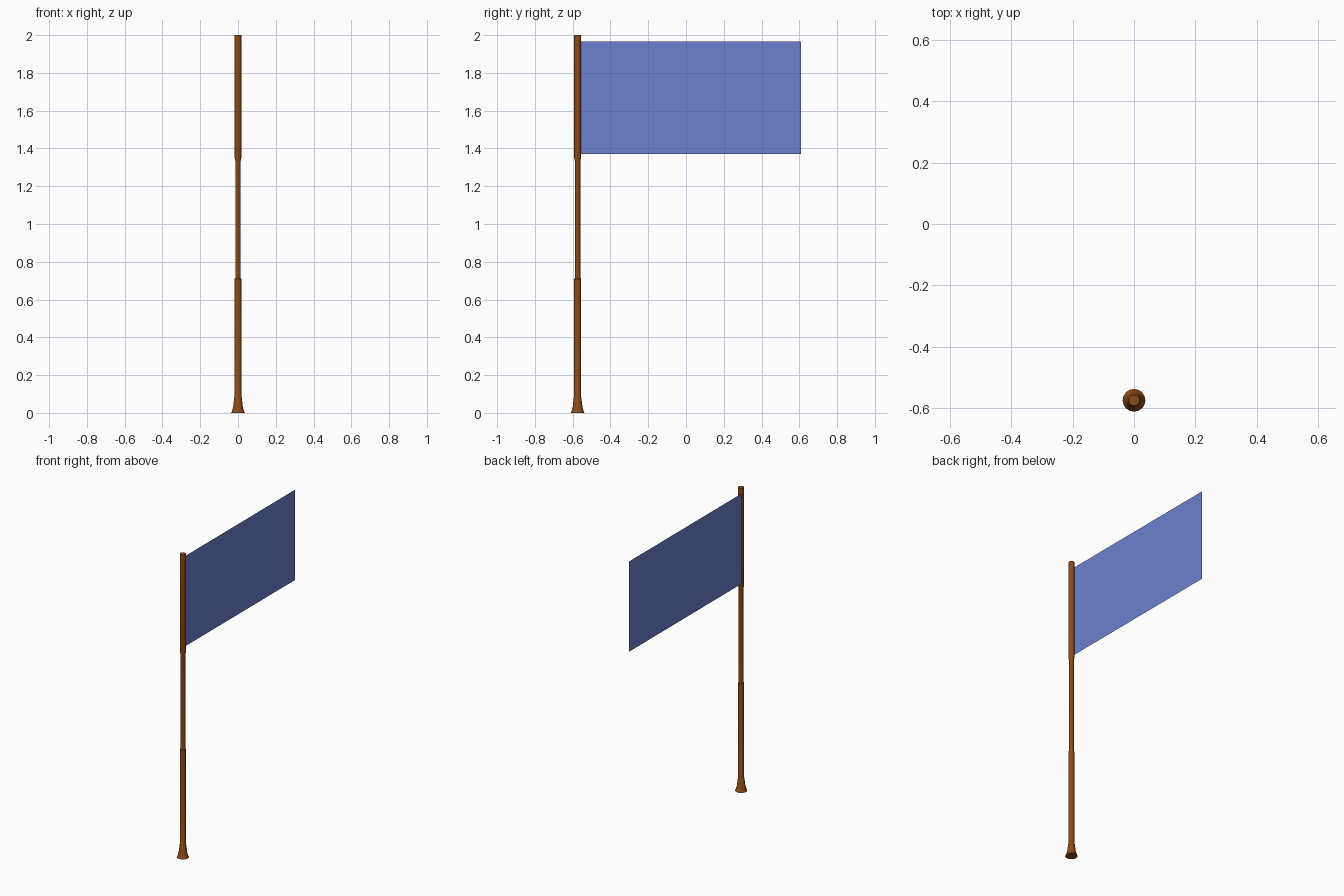
import bpy, bmesh, math

if "Cube" in bpy.data.objects:
    bpy.data.objects.remove(bpy.data.objects["Cube"])

POLE_Y = -0.574
SIDES = 16


def material(name, rgb):
    mat = bpy.data.materials.new(name)
    mat.diffuse_color = (*rgb, 1)
    mat.use_nodes = True
    mat.node_tree.nodes["Principled BSDF"].inputs["Base Color"].default_value = mat.diffuse_color
    return mat


def add_object(name, bm, mat):
    mesh = bpy.data.meshes.new(name)
    bm.to_mesh(mesh)
    bm.free()
    mesh.materials.append(mat)
    obj = bpy.data.objects.new(name, mesh)
    bpy.context.collection.objects.link(obj)
    return obj


def lathe(name, profile, mat):
    """Closed round part from (radius, height) pairs, capped at both ends."""
    bm = bmesh.new()
    rings = []
    for r, z in profile:
        rings.append([bm.verts.new((r * math.cos(a), POLE_Y + r * math.sin(a), z))
                      for a in (2 * math.pi * i / SIDES for i in range(SIDES))])
    for low, high in zip(rings, rings[1:]):
        for i in range(SIDES):
            j = (i + 1) % SIDES
            bm.faces.new((low[i], low[j], high[j], high[i]))
    bm.faces.new(rings[0][::-1])
    bm.faces.new(rings[-1])
    obj = add_object(name, bm, mat)
    bpy.ops.object.select_all(action='DESELECT')
    obj.select_set(True)
    bpy.context.view_layer.objects.active = obj
    bpy.ops.object.shade_smooth_by_angle(angle=math.radians(30))
    return obj


wood = material("brown_wood", (0.27, 0.07, 0.008))
cloth = material("blue_cloth", (0.15, 0.22, 0.62))

# Pole: flared foot, lower grip, thinner middle, thicker upper section
lathe("pole", [(0.037, 0), (0.033, 0.006), (0.026, 0.03), (0.020, 0.08),
               (0.018, 0.085), (0.018, 0.71), (0.0145, 0.712),
               (0.0145, 1.335), (0.018, 1.35), (0.018, 2.0)], wood)

# Flag: a single flat sheet fixed to the side of the pole
bm = bmesh.new()
bm.faces.new([bm.verts.new((-0.012, y, z)) for y, z in
              ((-0.562, 1.37), (0.61, 1.37), (0.61, 1.965), (-0.562, 1.965))])
add_object("flag", bm, cloth)
